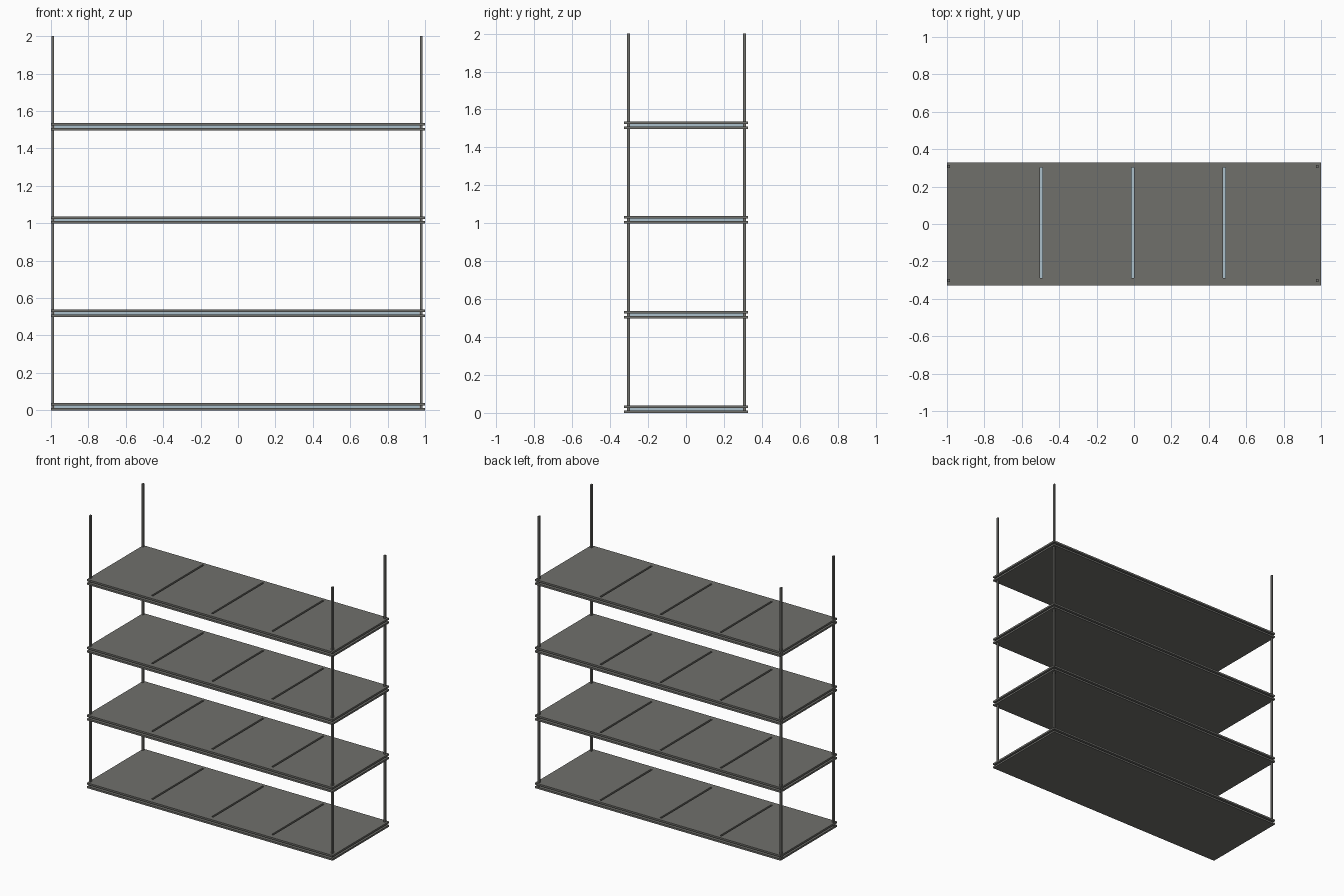
import bpy
import bmesh
from mathutils import Matrix, Vector

if "Cube" in bpy.data.objects:
    bpy.data.objects.remove(bpy.data.objects["Cube"])


def material(name, rgb):
    m = bpy.data.materials.new(name)
    m.diffuse_color = (*rgb, 1)
    m.use_nodes = True
    m.node_tree.nodes["Principled BSDF"].inputs["Base Color"].default_value = m.diffuse_color
    return m


GREY = material("dark grey metal", (0.16, 0.16, 0.148))
BLUE = material("pale blue core", (0.41, 0.53, 0.60))


def boxes(name, spans, mat=None):
    """One object made of boxes, each given as ((x0, x1), (y0, y1), (z0, z1))."""
    bm = bmesh.new()
    for span in spans:
        size = Vector([b - a for a, b in span])
        mid = Vector([(a + b) / 2 for a, b in span])
        bmesh.ops.create_cube(bm, size=1, matrix=Matrix.Translation(mid) @ Matrix.Diagonal((*size, 1)))
    mesh = bpy.data.meshes.new(name)
    bm.to_mesh(mesh)
    bm.free()
    if mat:
        mesh.materials.append(mat)
    obj = bpy.data.objects.new(name, mesh)
    bpy.context.collection.objects.link(obj)
    return obj


# Cutter for the three slots in every upper plate
cutter = boxes("slot_cutter", [((x - 0.007, x + 0.007), (-0.29, 0.303), (-0.1, 2.1))
                               for x in (-0.495, -0.006, 0.483)])
cutter.hide_render = True
cutter.display_type = 'WIRE'

# Shelves: lower plate, inset pale core, slotted upper plate
T = 0.013
WIDE, DEEP = (-1, 1), (-0.328, 0.328)
for i, z in enumerate((0, 0.499, 0.998, 1.497), 1):
    boxes(f"shelf_{i}_lower_plate", [(WIDE, DEEP, (z, z + T))], GREY)
    boxes(f"shelf_{i}_core", [((-0.98, 0.97), (-0.295, 0.303), (z + T, z + 2 * T))], BLUE)
    top = boxes(f"shelf_{i}_upper_plate", [(WIDE, DEEP, (z + 2 * T, z + 3 * T))], GREY)
    cut = top.modifiers.new("slots", 'BOOLEAN')
    cut.operation = 'DIFFERENCE'
    cut.solver = 'EXACT'
    cut.object = cutter

# Four corner posts running the full height
for side, x in (("left", -0.99), ("right", 0.98)):
    for end, y in (("front", -0.302), ("back", 0.308)):
        boxes(f"{end}_{side}_post", [((x - 0.006, x + 0.006), (y - 0.008, y + 0.008), (0, 2))], GREY)
